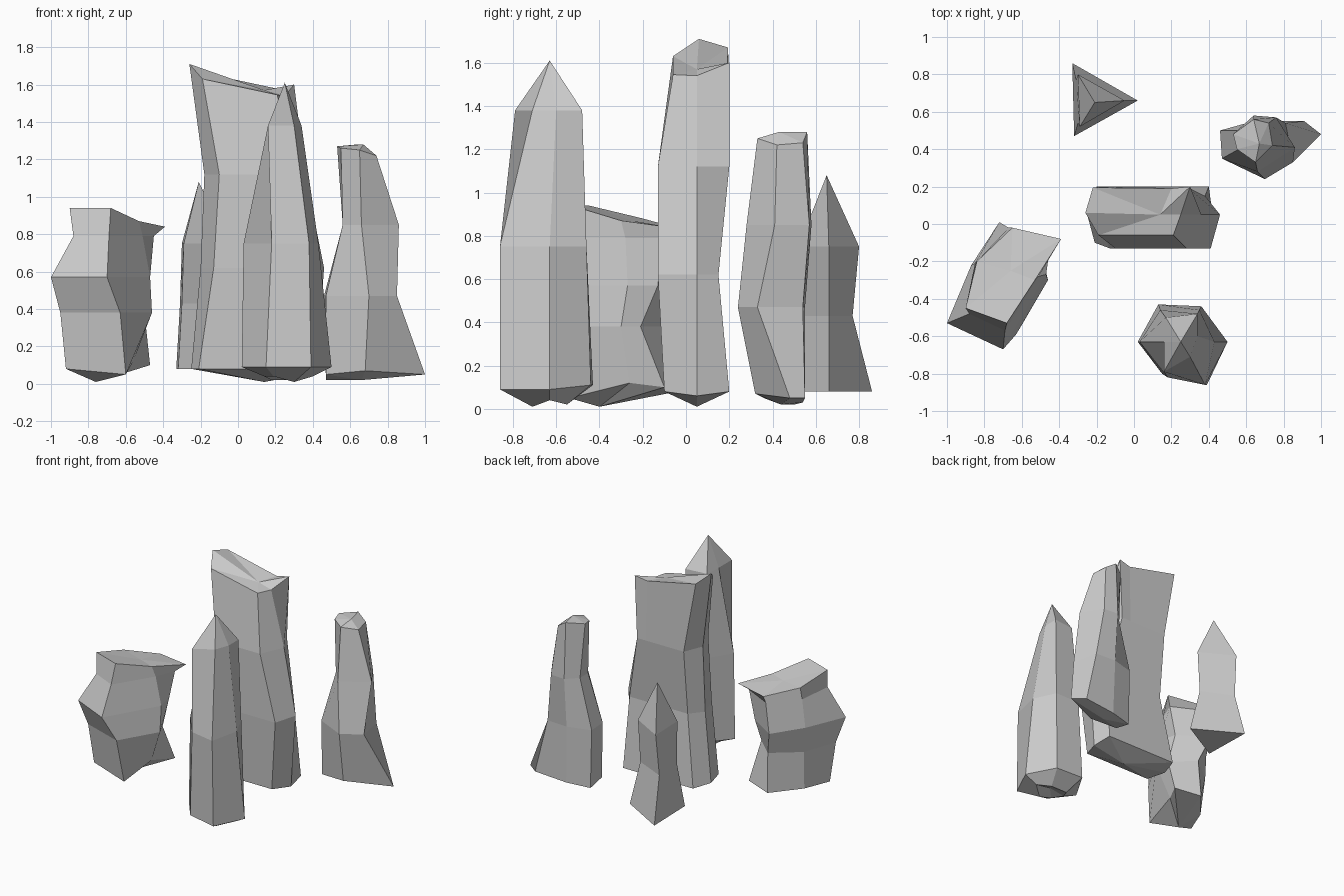
import bpy, bmesh


def rock(name, rings, bottom, top):
    """Loft faceted rings (bottom to top) and close each end with a fan to a point."""
    bm = bmesh.new()
    loops = []
    for z, pts in rings:
        # a point may carry its own height, else it takes the ring height
        loops.append([bm.verts.new((p[0], p[1], p[2] if len(p) > 2 else z)) for p in pts])
    n = len(loops[0])
    for a, b in zip(loops, loops[1:]):
        for i in range(n):
            j = (i + 1) % n
            bm.faces.new((a[i], a[j], b[j], b[i]))
    for loop, tip in ((loops[0], bottom), (loops[-1], top)):
        c = bm.verts.new(tip)
        for i in range(n):
            bm.faces.new((loop[i], loop[(i + 1) % n], c))
    bmesh.ops.recalc_face_normals(bm, faces=bm.faces)
    mesh = bpy.data.meshes.new(name)
    bm.to_mesh(mesh)
    bm.free()
    obj = bpy.data.objects.new(name, mesh)
    bpy.context.collection.objects.link(obj)
    return obj


# small three-sided spike at the back
rock("back_spike", [
    (0.08, [(-.33, .86), (-.32, .47), (.02, .66)]),
    (0.43, [(-.31, .77), (-.30, .54), (-.07, .66)]),
    (0.75, [(-.30, .80), (-.29, .52), (-.05, .66)]),
], (-.21, .66, .08), (-.21, .65, 1.08))

# tall pointed pillar at the front
rock("front_pillar", [
    (0.04, [(.14, -.63), (.18, -.55, .02), (.32, -.55, .02), (.40, -.63), (.30, -.71, .01), (.19, -.71)]),
    (0.09, [(.02, -.63), (.13, -.43, .11), (.36, -.44, .11), (.50, -.63), (.39, -.86), (.15, -.80)]),
    (0.75, [(.03, -.63), (.14, -.46), (.35, -.46), (.43, -.63), (.38, -.86), (.18, -.82)]),
    (1.38, [(.16, -.63), (.17, -.50), (.34, -.48), (.34, -.60), (.30, -.71), (.16, -.79)]),
], (.27, -.63, .06), (.25, -.63, 1.61))

# wide tall pillar in the middle, slanted hollow top
rock("middle_pillar", [
    (0.08, [(-.25, .05), (-.21, -.10), (.36, -.10), (.42, .05, .06), (.40, .20), (.2, .20), (-.20, .20)]),
    (0.62, [(-.20, .05), (-.13, -.13), (.41, -.13), (.46, .05), (.38, .15), (.2, .15), (-.12, .15)]),
    (1.12, [(-.18, .05), (-.10, -.13), (.28, -.13), (.36, .05), (.28, .20), (.2, .20), (-.12, .20)]),
    (1.60, [(-.26, .06, 1.71), (-.19, -.06, 1.63), (.21, -.06, 1.545), (.25, .05, 1.54),
            (.30, .20, 1.60), (.20, .19, 1.58), (-.22, .195, 1.67)]),
], (.14, .05, .01), (.14, .05, 1.57))

# squat bulging rock on the left
rock("left_rock", [
    (0.08, [(-.92, -.45), (-.60, -.54, .05), (-.56, -.26, .12), (-.47, -.10, .10), (-.67, -.04), (-.84, -.25)]),
    (0.38, [(-.95, -.48), (-.63, -.59), (-.46, -.30), (-.50, -.21), (-.66, -.06), (-.86, -.22)]),
    (0.57, [(-1.0, -.53), (-.70, -.67), (-.47, -.27), (-.50, -.13), (-.72, .01), (-.87, -.22)]),
    (0.79, [(-.88, -.48), (-.69, -.57), (-.51, -.28), (-.45, -.13), (-.67, -.02), (-.85, -.21)]),
    (0.87, [(-.90, -.45, .94), (-.68, -.53, .94), (-.53, -.30), (-.39, -.08, .84), (-.65, -.02, .83), (-.84, -.20, .88)]),
], (-.76, -.40, .01), (-.66, -.25, .87))

# tapering rock on the right with a flared foot
rock("right_rock", [
    (0.05, [(.47, .50, .02), (.47, .36), (.68, .32, .07), (1.0, .48), (.91, .55), (.65, .54, .03)]),
    (0.47, [(.46, .50), (.47, .35), (.70, .24), (.85, .33), (.81, .54), (.64, .55)]),
    (0.85, [(.56, .50), (.56, .40), (.66, .28), (.86, .41), (.76, .57), (.64, .58)]),
    (1.25, [(.53, .48, 1.27), (.55, .40, 1.26), (.65, .33), (.74, .42, 1.22), (.72, .54, 1.23), (.64, .56, 1.28)]),
], (.66, .44, .02), (.67, .43, 1.28))
